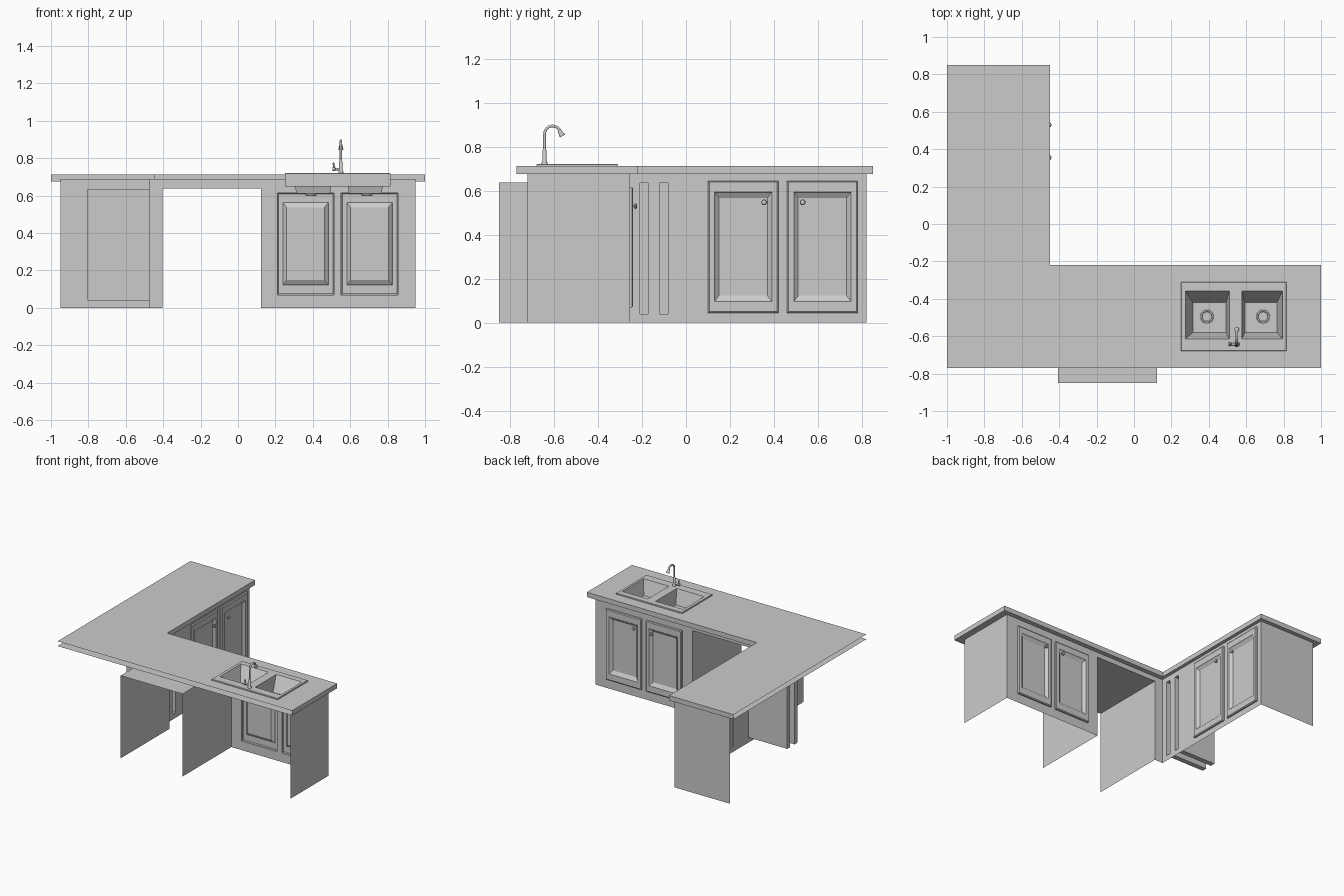
import bpy, bmesh, math
from mathutils import Vector

if "Cube" in bpy.data.objects:
    bpy.data.objects.remove(bpy.data.objects["Cube"])

TOP, UNDER, CAB = 0.712, 0.675, 0.69      # counter top, counter underside, cabinet top
FACE_X, FACE_Y = -0.475, -0.255           # the two cabinet fronts


def finish(name, bm, smooth=False):
    bmesh.ops.remove_doubles(bm, verts=bm.verts, dist=1e-5)
    me = bpy.data.meshes.new(name)
    bm.to_mesh(me)
    bm.free()
    ob = bpy.data.objects.new(name, me)
    bpy.context.collection.objects.link(ob)
    if smooth:
        bpy.ops.object.select_all(action='DESELECT')
        ob.select_set(True)
        bpy.context.view_layer.objects.active = ob
        bpy.ops.object.shade_smooth_by_angle(angle=math.radians(40))
    return ob


def quad(bm, pts, flip=False):
    bm.faces.new([bm.verts.new(p) for p in (pts[::-1] if flip else pts)])


def grid(bm, us, vs, holes, at, flip=False):
    """Flat sheet split at us/vs, leaving out the cells inside any hole (u0, u1, v0, v1)."""
    for u0, u1 in zip(us, us[1:]):
        for v0, v1 in zip(vs, vs[1:]):
            cu, cv = (u0 + u1) / 2, (v0 + v1) / 2
            if not any(a < cu < b and c < cv < d for a, b, c, d in holes):
                quad(bm, [at(u0, v0), at(u1, v0), at(u1, v1), at(u0, v1)], flip)


def rings(bm, rects, at, flip=False, cap=True):
    """Bridge rectangles (u0, u1, v0, v1, depth), closing the last one."""
    loops = [[at(a, c, e), at(b, c, e), at(b, d, e), at(a, d, e)] for a, b, c, d, e in rects]
    for p, q in zip(loops, loops[1:]):
        for i in range(4):
            j = (i + 1) % 4
            quad(bm, [p[i], p[j], q[j], q[i]], flip)
    if cap:
        quad(bm, loops[-1], flip)


def side_at(u, v, d=0):                   # left leg front, facing +x
    return Vector((FACE_X + d, u, v))


def back_at(u, v, d=0):                   # long leg front, facing +y
    return Vector((u, FACE_Y + d, v))


def lathe(name, profile, loc, axis=(0, 0, 1), n=20):
    bm = bmesh.new()
    rot = Vector((0, 0, 1)).rotation_difference(Vector(axis))
    loops = []
    for r, h in profile:
        loops.append([bm.verts.new(rot @ Vector((r * math.cos(t), r * math.sin(t), h)) + Vector(loc))
                      for t in [2 * math.pi * i / n for i in range(n)]])
    for p, q in zip(loops, loops[1:]):
        for i in range(n):
            bm.faces.new([p[i], p[(i + 1) % n], q[(i + 1) % n], q[i]])
    bm.faces.new(loops[-1])
    return finish(name, bm, True)


# L-shaped countertop, open along the two wall sides
bm = bmesh.new()
sink = (0.25, 0.815, -0.68, -0.31)
for z, flip in ((TOP, False), (UNDER, True)):
    grid(bm, [-1, -0.45, 0.25, 0.815, 1], [-0.77, -0.68, -0.31, -0.22, 0.85],
         [sink, (-0.45, 1, -0.22, 0.85)], lambda u, v: Vector((u, v, z)), flip)
edge = [(1, -0.77), (1, -0.22), (-0.45, -0.22), (-0.45, 0.85), (-1, 0.85)]
for (x0, y0), (x1, y1) in zip(edge, edge[1:]):
    quad(bm, [(x0, y0, UNDER), (x1, y1, UNDER), (x1, y1, TOP), (x0, y0, TOP)])
finish("countertop", bm)

# Cabinet fronts with openings, plus the end panels
side_doors = [(0.10, 0.42, 0.045, 0.645), (0.46, 0.78, 0.045, 0.645)]
back_doors = [(0.21, 0.513, 0.07, 0.615), (0.552, 0.855, 0.07, 0.615)]
slots = [(-0.21, -0.172, 0.04, 0.635), (-0.12, -0.082, 0.04, 0.635)]
bay = (-0.405, 0.122, 0, 0.637)


def front(name, u0, u1, holes, at, flip):
    bm = bmesh.new()
    us = sorted({u0, u1, *[h[0] for h in holes], *[h[1] for h in holes]})
    vs = sorted({0, CAB, *[h[2] for h in holes], *[h[3] for h in holes]})
    grid(bm, us, vs, holes, at, flip)
    finish(name, bm)


front("side_cabinet_front", FACE_Y, 0.82, side_doors + slots, side_at, False)
front("sink_cabinet_front", FACE_X, 0.95, back_doors + [bay], back_at, True)

bm = bmesh.new()
quad(bm, [(0.95, -0.72, 0), (0.95, FACE_Y, 0), (0.95, FACE_Y, CAB), (0.95, -0.72, CAB)])
finish("right_end_panel", bm)
bm = bmesh.new()
quad(bm, [(FACE_X, 0.82, 0), (-0.95, 0.82, 0), (-0.95, 0.82, CAB), (FACE_X, 0.82, CAB)])
finish("left_end_panel", bm)

# Appliance bay: two sides and a top, open front and back
bm = bmesh.new()
x0, x1, _, h = bay
path = [(x0, 0), (x0, h), (x1, h), (x1, 0)]
for (a, b), (c, d) in zip(path, path[1:]):
    quad(bm, [(a, -0.85, b), (c, -0.85, d), (c, FACE_Y, d), (a, FACE_Y, b)])
finish("appliance_bay", bm)

# Deep tray slots
for i, s in enumerate(slots):
    bm = bmesh.new()
    rings(bm, [(*s, 0), (*s, -0.33)], side_at)
    finish(f"tray_slot_{i + 1}", bm)

# Doors with a recessed panel, and round knobs
knob = [(0.005, 0), (0.005, 0.006), (0.012, 0.009), (0.013, 0.013), (0.010, 0.018), (0.004, 0.02)]


def door(name, r, at, flip, knob_u, knob_z, axis):
    bm = bmesh.new()
    steps = [(0, 0, 0), (0, 0, 0.01), (0.006, 0.006, 0.015), (0.03, 0.052, 0.015),
             (0.033, 0.055, 0.011), (0.05, 0.078, -0.003)]
    rings(bm, [(r[0] + a, r[1] - a, r[2] + b, r[3] - b, d) for a, b, d in steps], at, flip)
    finish(name, bm)
    lathe(name + "_knob", knob, at(knob_u, knob_z, 0.013), axis, 16)


for i, ku in enumerate((0.355, 0.53)):
    door(f"side_door_{i + 1}", side_doors[i], side_at, False, ku, 0.547, (1, 0, 0))
for i, ku in enumerate((0.455, 0.61)):
    door(f"sink_door_{i + 1}", back_doors[i], back_at, True, ku, 0.53, (0, 1, 0))

# Double sink: rim, skirt and two tapered basins
RIM = 0.721
basins = [((0.275, 0.51, -0.615, -0.358), (0.315, 0.492, -0.58, -0.42), 0.39),
          ((0.577, 0.795, -0.615, -0.358), (0.593, 0.765, -0.58, -0.42), 0.69)]
flat = lambda u, v, z=RIM: Vector((u, v, z))
bm = bmesh.new()
grid(bm, [0.253, 0.275, 0.51, 0.577, 0.795, 0.812], [-0.677, -0.615, -0.358, -0.313],
     [b[0] for b in basins], flat)
rings(bm, [(*sink, 0.65), (*sink, RIM - 0.003), (0.253, 0.812, -0.677, -0.313, RIM)], flat, cap=False)
for top, low, cx in basins:
    rings(bm, [(*top, RIM), (*low, 0.612)], flat)
finish("double_sink", bm)
for i, (_, _, cx) in enumerate(basins):
    lathe(f"drain_{i + 1}", [(0.036, 0.612), (0.034, 0.616), (0.027, 0.616), (0.022, 0.606),
                             (0.010, 0.606), (0.008, 0.61)], (cx, -0.495, 0), n=24)
    lathe(f"drain_cup_{i + 1}", [(0.001, 0.598), (0.026, 0.598), (0.034, 0.612), (0.001, 0.612)],
          (cx, -0.495, 0), n=24)

# Faucet: base, gooseneck, nozzle and lever
FX, FY = 0.55, -0.643
lathe("faucet_base", [(0.014, 0.718), (0.014, 0.728), (0.010, 0.735), (0.010, 0.78), (0.006, 0.79)],
      (FX, FY, 0))
cu = bpy.data.curves.new("faucet_neck", 'CURVE')
cu.dimensions = '3D'
cu.bevel_depth = 0.0065
cu.bevel_resolution = 3
cu.use_fill_caps = True
pts = [(FY, 0.75), (FY, 0.84)]
pts += [(-0.606 - 0.037 * math.cos(t), 0.857 + 0.037 * math.sin(t))
        for t in [math.radians(15 * k) for k in range(11)]]
pts.append((-0.567, 0.860))
sp = cu.splines.new('POLY')
sp.points.add(len(pts) - 1)
for p, (y, z) in zip(sp.points, pts):
    p.co = (FX, y, z, 1)
bpy.context.collection.objects.link(bpy.data.objects.new("faucet_neck", cu))
lathe("faucet_nozzle", [(0.001, 0), (0.007, 0), (0.013, 0.028), (0.013, 0.032), (0.001, 0.032)],
      (FX, -0.577, 0.876), (0, 0.5, -0.87), 16)
lathe("faucet_handle_stem", [(0.007, 0), (0.007, 0.03), (0.010, 0.032), (0.010, 0.045)],
      (FX, FY, 0.742), (-1, 0, 0), 16)
lathe("faucet_lever", [(0.006, 0), (0.004, 0.02), (0.005, 0.033), (0.001, 0.036)],
      (0.516, FY, 0.742), (-0.2, 0, 1), 12)
